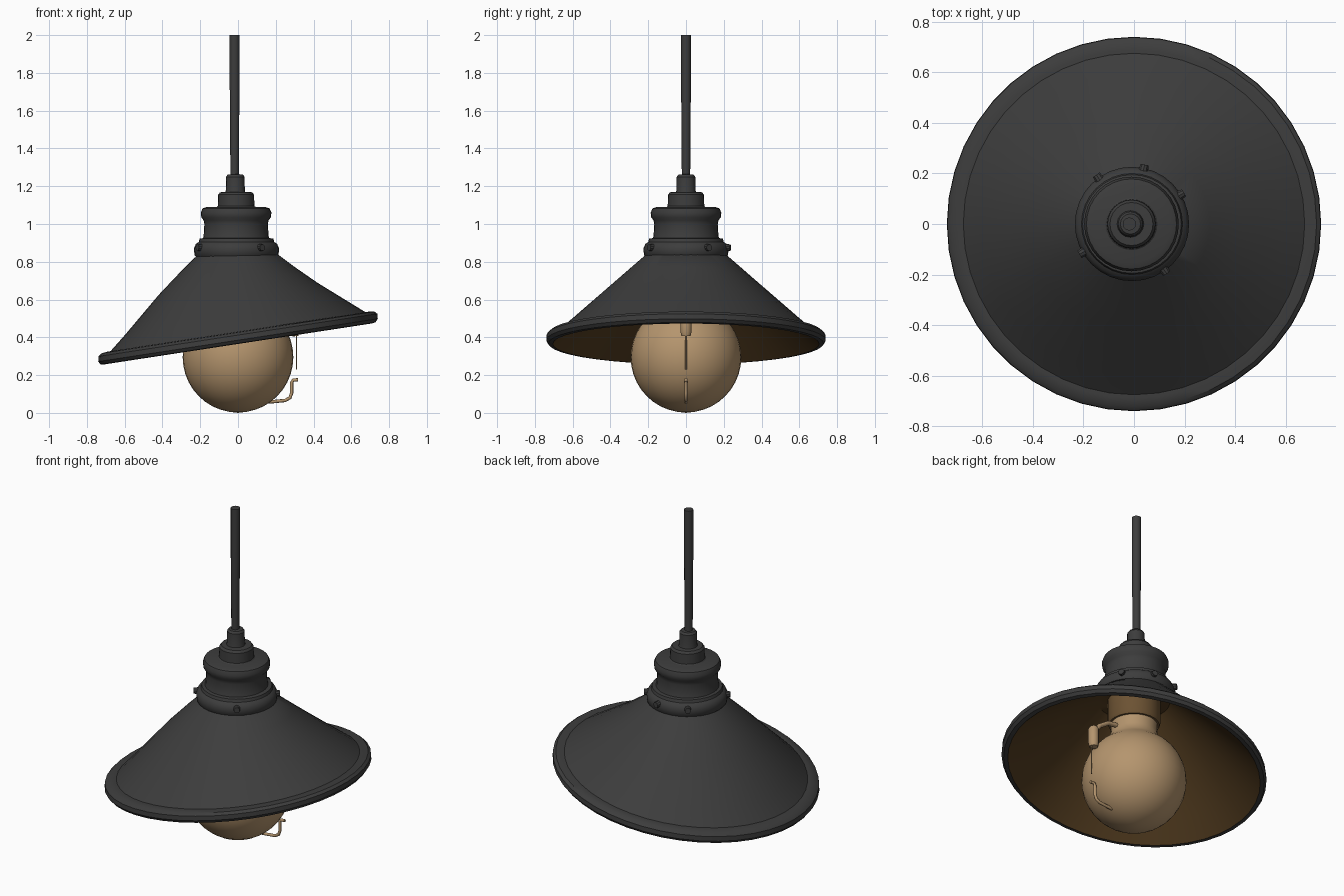
import bpy, bmesh, math
from mathutils import Vector

if "Cube" in bpy.data.objects:
    bpy.data.objects.remove(bpy.data.objects["Cube"])


def material(name, rgb):
    m = bpy.data.materials.new(name)
    m.diffuse_color = (*rgb, 1)
    m.use_nodes = True
    m.node_tree.nodes["Principled BSDF"].inputs["Base Color"].default_value = m.diffuse_color
    return m


BLACK = material("charcoal metal", (0.046, 0.046, 0.046))
BROWN = material("dark brown lining", (0.085, 0.045, 0.014))
SOCKET = material("brown socket", (0.15, 0.085, 0.033))
TAN = material("warm tan glass", (0.46, 0.30, 0.155))


def finish(name, bm, mats, angle=35):
    bmesh.ops.recalc_face_normals(bm, faces=bm.faces)
    me = bpy.data.meshes.new(name)
    bm.to_mesh(me)
    bm.free()
    ob = bpy.data.objects.new(name, me)
    bpy.context.collection.objects.link(ob)
    for m in mats:
        me.materials.append(m)
    bpy.ops.object.select_all(action='DESELECT')
    ob.select_set(True)
    bpy.context.view_layer.objects.active = ob
    bpy.ops.object.shade_smooth_by_angle(angle=math.radians(angle))
    return ob


def lathe(name, profile, mats, n=32, cx=0.0, inner_from=None, angle=35):
    """Spin (radius, z, tilt) points; tilt raises the ring towards +x.
    Bands from index inner_from on use the second material."""
    bm = bmesh.new()
    rings = []
    for p in profile:
        r, z = p[:2]
        tilt = p[2] if len(p) > 2 else 0
        if r == 0:
            rings.append([bm.verts.new((cx, 0, z))])
            continue
        rings.append([bm.verts.new((cx + r * math.cos(a), r * math.sin(a),
                                    z + tilt * r * math.cos(a)))
                      for a in (2 * math.pi * i / n for i in range(n))])
    for k, (a, b) in enumerate(zip(rings, rings[1:])):
        for i in range(n):
            j = (i + 1) % n
            if len(a) == 1:
                vs = [a[0], b[j], b[i]]
            elif len(b) == 1:
                vs = [a[i], a[j], b[0]]
            else:
                vs = [a[i], a[j], b[j], b[i]]
            f = bm.faces.new(vs)
            if inner_from is not None and k >= inner_from:
                f.material_index = 1
    return finish(name, bm, mats, angle)


def tube(name, points, radius, mat, n=8):
    """Round wire through points lying in the y = 0 plane."""
    pts = [Vector(p) for p in points]
    bm = bmesh.new()
    rings = []
    for i, p in enumerate(pts):
        d = (pts[min(i + 1, len(pts) - 1)] - pts[max(i - 1, 0)]).normalized()
        u = Vector((0, 1, 0))
        v = d.cross(u)
        rings.append([bm.verts.new(p + radius * (u * math.cos(t) + v * math.sin(t)))
                      for t in (2 * math.pi * k / n for k in range(n))])
    for a, b in zip(rings, rings[1:]):
        for k in range(n):
            bm.faces.new((a[k], a[(k + 1) % n], b[(k + 1) % n], b[k]))
    bm.faces.new(rings[0])
    bm.faces.new(rings[-1])
    return finish(name, bm, [mat], 50)


# Tilted shade: outer skin, rolled lip, brown lining
lathe("shade", [
    (0.0, 0.85), (0.21, 0.84, 0), (0.30, 0.762, 0.035), (0.42, 0.657, 0.077),
    (0.60, 0.495, 0.140), (0.675, 0.43, 0.153), (0.69, 0.43, 0.153),
    (0.722, 0.426, 0.153), (0.738, 0.412, 0.153), (0.74, 0.385, 0.153),
    (0.728, 0.368, 0.153), (0.705, 0.365, 0.153), (0.685, 0.385, 0.153),
    (0.60, 0.465, 0.140), (0.42, 0.627, 0.077), (0.20, 0.805, 0), (0.0, 0.81)],
    [BLACK, BROWN], n=44, inner_from=11)

# Stepped holder above the shade
lathe("collar", [
    (0.0, 0.81), (0.20, 0.81), (0.222, 0.835), (0.226, 0.87), (0.215, 0.895),
    (0.20, 0.905), (0.195, 0.922), (0.16, 0.928), (0.0, 0.928)],
    [BLACK], cx=-0.008)
lathe("holder_body", [
    (0.0, 0.90), (0.185, 0.90), (0.172, 0.935), (0.168, 1.0), (0.172, 1.02),
    (0.184, 1.035), (0.187, 1.06), (0.178, 1.082), (0.155, 1.09), (0.0, 1.09)],
    [BLACK], cx=-0.01)
lathe("upper_cap", [
    (0.0, 1.08), (0.115, 1.08), (0.097, 1.095), (0.095, 1.155), (0.085, 1.168),
    (0.0, 1.17)], [BLACK], n=24, cx=-0.01)
lathe("cable_grip", [
    (0.0, 1.16), (0.055, 1.16), (0.05, 1.18), (0.049, 1.25), (0.04, 1.262),
    (0.0, 1.265)], [BLACK], n=16, cx=-0.014)
lathe("rod", [(0.0, 1.22), (0.022, 1.22), (0.024, 1.5), (0.026, 1.75),
              (0.026, 2.0), (0.0, 2.0)], [BLACK], n=12, cx=-0.018)

# Thumb screws around the collar
for i, deg in enumerate((31, 78, 126, 210, 305)):
    a = math.radians(deg)
    bm = bmesh.new()
    bmesh.ops.create_cone(bm, cap_ends=True, segments=10, radius1=0.023,
                          radius2=0.017, depth=0.05)
    rot = Vector((math.cos(a), math.sin(a), 0)).to_track_quat('Z', 'Y')
    ob = finish(f"collar_screw_{i + 1}", bm, [BLACK])
    ob.rotation_mode = 'QUATERNION'
    ob.rotation_quaternion = rot
    ob.location = (-0.008 + 0.215 * math.cos(a), 0.215 * math.sin(a), 0.875)

# Round bulb running up into its neck
R, C = 0.293, 0.295
ball = [(R * math.sin(t), C - R * math.cos(t))
        for t in (math.radians(d) for d in range(0, 145, 9))]
ball[0] = (0.0, 0.0)
lathe("bulb", ball + [(0.145, 0.56), (0.13, 0.60), (0.13, 0.68), (0.0, 0.68)],
      [TAN], n=36)
lathe("bulb_socket", [(0.0, 0.655), (0.142, 0.655), (0.148, 0.67),
                      (0.148, 0.81), (0.0, 0.81)], [SOCKET], n=24)

# Pull switch, its arm and cord
lathe("pull_switch", [(0.0, 0.405), (0.024, 0.408), (0.03, 0.43), (0.03, 0.52),
                      (0.022, 0.535), (0.0, 0.535)], [TAN], n=12, cx=0.295)
tube("switch_arm", [(0.11, 0, 0.61), (0.19, 0, 0.60), (0.25, 0, 0.56),
                    (0.29, 0, 0.51)], 0.014, TAN)
tube("pull_cord", [(0.31, 0, 0.42), (0.31, 0, 0.23)], 0.004, TAN, 6)

# Bent hook at the bulb's underside
tube("lower_hook", [(0.12, 0, 0.055), (0.19, 0, 0.06), (0.25, 0, 0.066),
                    (0.275, 0, 0.08), (0.284, 0, 0.105), (0.284, 0, 0.16),
                    (0.292, 0, 0.174), (0.317, 0, 0.175)], 0.009, TAN)
